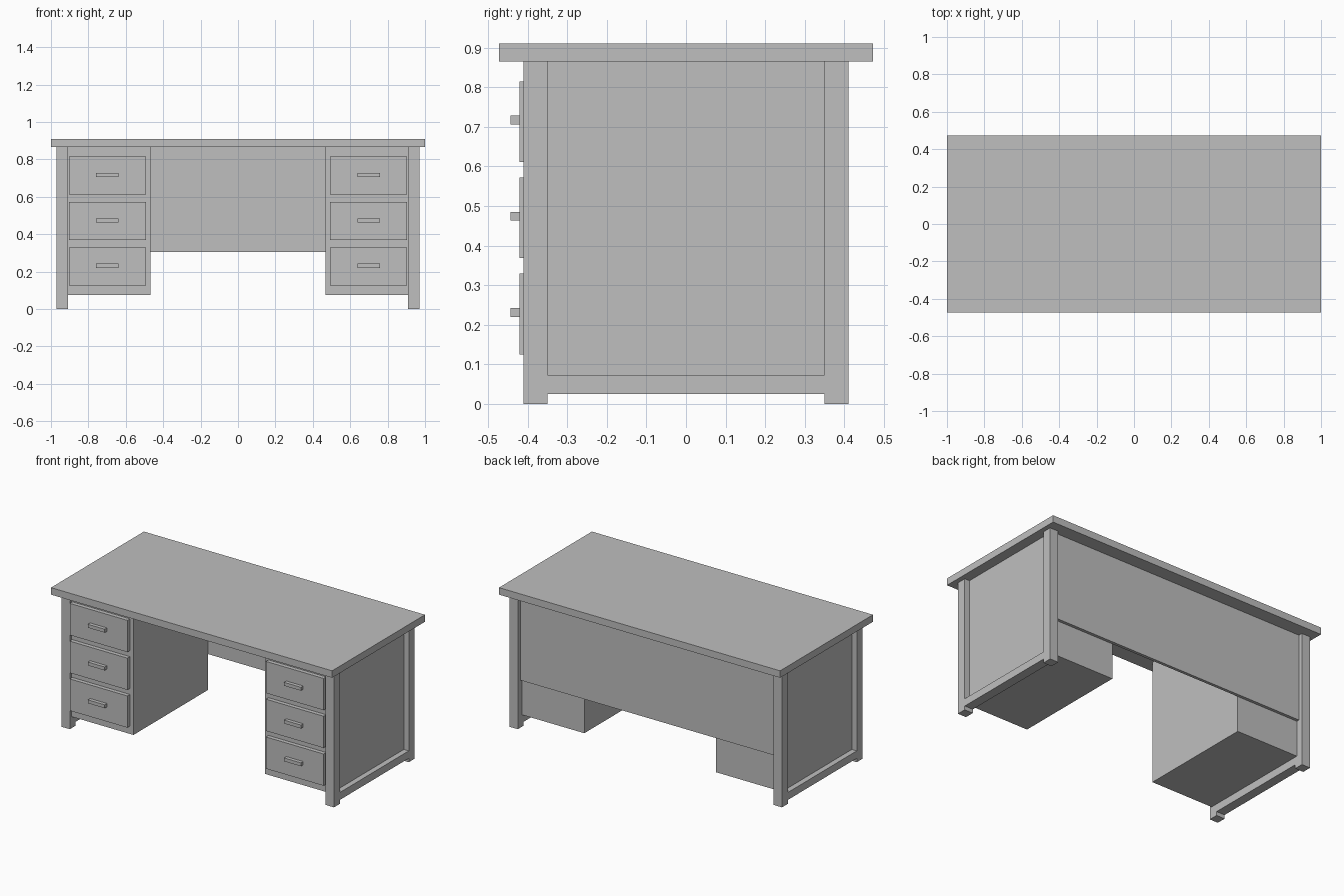
import bpy

cube = bpy.data.objects.get("Cube")
if cube:
    bpy.data.objects.remove(cube, do_unlink=True)

# One plain grey for the whole desk
GREY = (0.52, 0.52, 0.52, 1)
grey = bpy.data.materials.new("plain_grey")
grey.use_nodes = True
grey.diffuse_color = GREY
grey.node_tree.nodes["Principled BSDF"].inputs["Base Color"].default_value = GREY


def box(name, x, y, z):
    """Box spanning the given (low, high) ranges."""
    spans = (x, y, z)
    bpy.ops.mesh.primitive_cube_add(size=1, location=[sum(s) / 2 for s in spans])
    obj = bpy.context.object
    obj.name = name
    obj.scale = [abs(s[1] - s[0]) for s in spans]
    bpy.ops.object.transform_apply(location=False, rotation=False, scale=True)
    obj.data.materials.append(grey)
    return obj


TOP_Z = 0.865            # underside of the desktop
LEG_IN, LEG_OUT = 0.91, 0.97
LEG_Y = (0.35, 0.41)

# Desktop and back modesty panel
box("desktop", (-1, 1), (-0.472, 0.472), (TOP_Z, 0.91))
box("back_panel", (-LEG_IN, LEG_IN), (0.365, 0.384), (0.305, TOP_Z))

for side, s in (("left", 1), ("right", -1)):
    def xs(a, b):
        return (s * a, s * b)

    # Side frame: legs, lower rail and recessed panel
    for end, e in (("front", -1), ("back", 1)):
        box(f"{side}_{end}_leg", xs(LEG_IN, LEG_OUT), [e * y for y in LEG_Y], (0, TOP_Z))
    box(f"{side}_rail", xs(LEG_IN, LEG_OUT), (-0.35, 0.35), (0.025, 0.073))
    box(f"{side}_side_panel", xs(LEG_IN, 0.935), (-0.35, 0.35), (0.073, TOP_Z))

    # Pedestal with three drawers
    box(f"{side}_pedestal", xs(0.468, LEG_IN), (-0.394, 0.365), (0.075, TOP_Z))
    for i, mid in enumerate((0.227, 0.47, 0.713)):
        box(f"{side}_drawer_{i + 1}", xs(0.493, 0.903), (-0.42, -0.394),
            (mid - 0.102, mid + 0.102))
        box(f"{side}_handle_{i + 1}", xs(0.638, 0.758), (-0.443, -0.42),
            (mid - 0.007, mid + 0.015))
